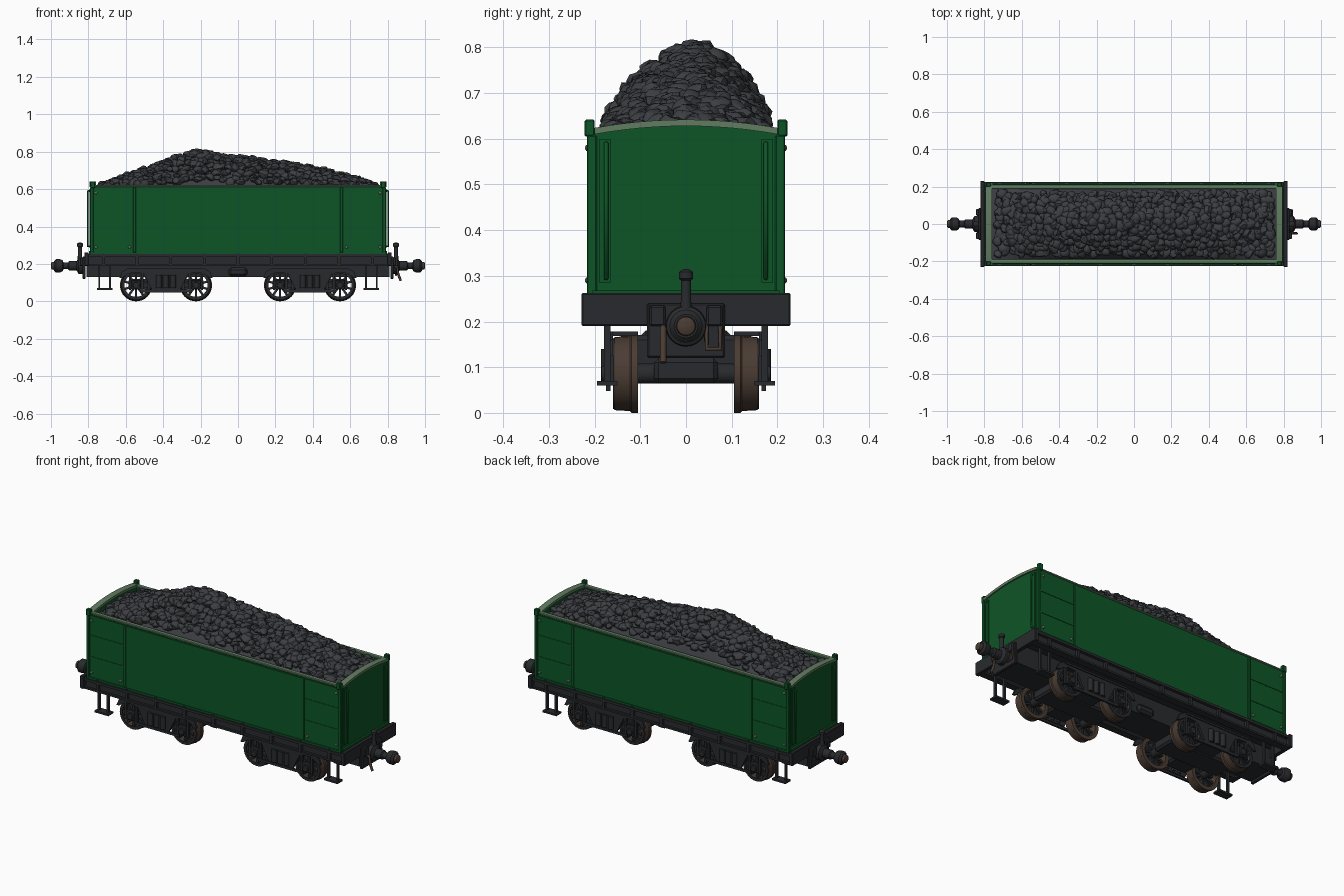
import bpy, bmesh, math, random
from mathutils import Vector, Matrix, noise

random.seed(4)
if "Cube" in bpy.data.objects:
    bpy.data.objects.remove(bpy.data.objects["Cube"])


def material(name, rgb):
    m = bpy.data.materials.new(name)
    m.use_nodes = True
    m.diffuse_color = (*rgb, 1)
    node = m.node_tree.nodes["Principled BSDF"]
    node.inputs["Base Color"].default_value = (*rgb, 1)
    node.inputs["Roughness"].default_value = 0.8
    return m


GREEN = material("body green", (0.004, 0.09, 0.02))
PALE = material("worn green edge", (0.12, 0.2, 0.12))
COAL = material("coal", (0.045, 0.048, 0.055))
IRON = material("dark iron", (0.022, 0.023, 0.026))
BROWN = material("rusty brown", (0.07, 0.045, 0.033))


def finish(bm, name, mat, smooth=False):
    bmesh.ops.recalc_face_normals(bm, faces=bm.faces)
    mesh = bpy.data.meshes.new(name)
    bm.to_mesh(mesh)
    bm.free()
    ob = bpy.data.objects.new(name, mesh)
    bpy.context.collection.objects.link(ob)
    mesh.materials.append(mat)
    if smooth:
        bpy.ops.object.select_all(action="DESELECT")
        ob.select_set(True)
        bpy.context.view_layer.objects.active = ob
        bpy.ops.object.shade_smooth_by_angle(angle=math.radians(40))
    return ob


def box(name, lo, hi, mat, bevel=0):
    bm = bmesh.new()
    lo, hi = Vector(lo), Vector(hi)
    size = [abs(v) for v in hi - lo]
    bmesh.ops.create_cube(bm, size=1, matrix=Matrix.Translation((lo + hi) / 2) @ Matrix.Diagonal((*size, 1)))
    if bevel:
        bmesh.ops.bevel(bm, geom=bm.edges[:], offset=bevel, segments=1, affect="EDGES")
    return finish(bm, name, mat)


def prism(name, outline, a, b, axis, mat):
    """Extrude a closed outline from a to b; axis y takes (x, z) points, axis x takes (y, z)."""
    bm = bmesh.new()
    place = (lambda p, d: (p[0], d, p[1])) if axis == "y" else (lambda p, d: (d, p[0], p[1]))
    face = bm.faces.new([bm.verts.new(place(p, a)) for p in outline])
    ext = bmesh.ops.extrude_face_region(bm, geom=[face])
    step = (0, b - a, 0) if axis == "y" else (b - a, 0, 0)
    bmesh.ops.translate(bm, vec=step, verts=[g for g in ext["geom"] if isinstance(g, bmesh.types.BMVert)])
    return finish(bm, name, mat)


def lathe(name, profile, centre, direction, mat, closed=False, sides=24):
    """Spin (distance, radius) points about an axis through centre."""
    bm = bmesh.new()
    rings = []
    for d, r in profile:
        ring = [bm.verts.new((r * math.cos(math.tau * i / sides), r * math.sin(math.tau * i / sides), d))
                for i in range(sides)]
        rings.append(ring)
    pairs = list(zip(rings, rings[1:])) + ([(rings[-1], rings[0])] if closed else [])
    for p, q in pairs:
        for i in range(sides):
            j = (i + 1) % sides
            bm.faces.new((p[i], p[j], q[j], q[i]))
    if not closed:
        bm.faces.new(rings[0])
        bm.faces.new(rings[-1])
    turn = Vector((0, 0, 1)).rotation_difference(Vector(direction)).to_matrix().to_4x4()
    bmesh.ops.transform(bm, matrix=Matrix.Translation(centre) @ turn, verts=bm.verts)
    return finish(bm, name, mat, True)


def tube(name, points, radius, mat):
    cu = bpy.data.curves.new(name, "CURVE")
    cu.dimensions = "3D"
    cu.bevel_depth, cu.bevel_resolution, cu.use_fill_caps = radius, 2, True
    sp = cu.splines.new("POLY")
    sp.points.add(len(points) - 1)
    for p, co in zip(sp.points, points):
        p.co = (*co, 1)
    cu.materials.append(mat)
    ob = bpy.data.objects.new(name, cu)
    bpy.context.collection.objects.link(ob)


ENDS = SIDES = (-1, 1)

# Tub: floor, side walls, arched ends
box("tub_floor", (-0.78, -0.205, 0.25), (0.78, 0.205, 0.28), GREEN)
arch = [(0.2 * t / 6, 0.622 + 0.018 * (1 - (t / 6) ** 2)) for t in range(-6, 7)]
for s in SIDES:
    box("side_wall", (-0.78, s * 0.19, 0.25), (0.78, s * 0.207, 0.618), GREEN)
    box("side_rim", (-0.775, s * 0.186, 0.612), (0.775, s * 0.211, 0.623), PALE, 0.003)
    box("side_sheet", (-0.55, s * 0.2, 0.255), (0.55, s * 0.214, 0.607), GREEN)
    box("lower_bead", (-0.79, s * 0.2, 0.25), (0.79, s * 0.218, 0.262), GREEN)
    for e in ENDS:
        box("end_side_panel", (e * 0.56, s * 0.2, 0.262), (e * 0.775, s * 0.211, 0.607), GREEN)
        box("panel_strip", (e * 0.545, s * 0.2, 0.262), (e * 0.562, s * 0.217, 0.61), GREEN, 0.002)
        box("corner_post", (e * 0.773, s * 0.195, 0.25), (e * 0.792, s * 0.217, 0.608), GREEN, 0.003)
        box("corner_cap", (e * 0.765, s * 0.2, 0.605), (e * 0.79, s * 0.222, 0.642), GREEN, 0.003)
        for z in (0.37, 0.49):
            box("panel_rib", (e * 0.56, s * 0.208, z), (e * 0.775, s * 0.2135, z + 0.008), GREEN)
        for x, z in ((0.58, 0.29), (0.76, 0.29), (0.76, 0.58)):
            lathe("stud", [(0, 0.008), (0.008, 0.007), (0.011, 0.003)], (e * x, s * 0.21, z), (0, s, 0), PALE, sides=10)
        # End handrail with brackets
        tube("end_handrail", [(e * 0.79, s * 0.175, 0.295), (e * 0.803, s * 0.175, 0.295),
                              (e * 0.803, s * 0.175, 0.59), (e * 0.79, s * 0.175, 0.59)], 0.005, GREEN)
        box("rail_plate", (e * 0.785, s * 0.165, 0.285), (e * 0.794, s * 0.19, 0.6), GREEN)
for e in ENDS:
    prism("end_wall", [(-0.2, 0.25)] + arch + [(0.2, 0.25)], e * 0.765, e * 0.787, "x", GREEN)
    band = [(y, z - 0.012) for y, z in reversed(arch)]
    prism("end_rim", [(y, z + 0.002) for y, z in arch] + band, e * 0.76, e * 0.795, "x", PALE)
    box("end_lower_bead", (e * 0.78, -0.205, 0.25), (e * 0.797, 0.205, 0.268), GREEN)

# Coal heap: ridge line along the tub, then lumps scattered over it
RIDGE = [(-0.77, 0.605), (-0.6, 0.665), (-0.45, 0.72), (-0.35, 0.76), (-0.22, 0.8), (-0.08, 0.775),
         (0.2, 0.745), (0.5, 0.69), (0.65, 0.645), (0.77, 0.605)]


def heap_height(x, y):
    for (xa, za), (xb, zb) in zip(RIDGE, RIDGE[1:]):
        if xa <= x <= xb:
            top = za + (zb - za) * (x - xa) / (xb - xa)
            break
    else:
        top = 0.6
    t = (y - 0.025) / (0.165 if y > 0.025 else 0.215)
    return 0.6 + (top - 0.6) * max(0, 1 - abs(t) ** 1.8)


bm = bmesh.new()
bmesh.ops.create_grid(bm, x_segments=50, y_segments=14, size=1)
for v in bm.verts:
    v.co.x, v.co.y = v.co.x * 0.765, v.co.y * 0.19
    v.co.z = heap_height(v.co.x, v.co.y) - 0.012
finish(bm, "coal_heap_base", COAL)

bm = bmesh.new()
cols, rows = 46, 12
for i in range(cols):
    for j in range(rows):
        x = -0.735 + 1.47 * (i + random.uniform(0.1, 0.9)) / cols
        y = -0.165 + 0.33 * (j + random.uniform(0.1, 0.9)) / rows
        r = random.uniform(0.018, 0.029)
        scale = Matrix.Diagonal((r * random.uniform(1, 1.3), r, r * random.uniform(0.65, 0.9), 1))
        spin = Matrix.Rotation(random.uniform(0, 6), 4, "Z") @ Matrix.Rotation(random.uniform(-0.6, 0.6), 4, "X")
        lump = bmesh.ops.create_icosphere(bm, subdivisions=2, radius=1)["verts"]
        seed = Vector((i, j, 0)) * 3.7
        for v in lump:
            v.co *= 1 + 0.4 * noise.noise(v.co * 1.2 + seed)
        bmesh.ops.transform(bm, matrix=Matrix.Translation((x, y, heap_height(x, y))) @ spin @ scale, verts=lump)
finish(bm, "coal_lumps", COAL, True)

# Underframe
box("footplate", (-0.82, -0.225, 0.238), (0.82, 0.225, 0.252), IRON)
box("centre_sill", (-0.81, -0.08, 0.13), (0.81, 0.08, 0.24), IRON)
box("centre_bracket", (-0.05, -0.1, 0.135), (0.05, 0.1, 0.18), IRON, 0.012)
for s in SIDES:
    box("side_sill", (-0.81, s * 0.185, 0.192), (0.81, s * 0.208, 0.24), IRON)
    box("sill_flange", (-0.81, s * 0.18, 0.19), (0.81, s * 0.22, 0.2), IRON)
    for k in range(9):
        x = -0.72 + 0.18 * k
        box("sill_gusset", (x - 0.008, s * 0.2, 0.195), (x + 0.008, s * 0.222, 0.256), IRON)
    for e in ENDS:
        # Hanging step
        for x in (0.68, 0.737):
            box("step_hanger", (e * x, s * 0.165, 0.06), (e * (x + 0.01), s * 0.18, 0.2), IRON)
        box("step_tread", (e * 0.67, s * 0.15, 0.06), (e * 0.755, s * 0.195, 0.07), IRON)

# Bogies
side_outline = [(-0.25, 0.125), (-0.235, 0.16), (-0.2, 0.178), (0.2, 0.178), (0.235, 0.16), (0.25, 0.125),
                (0.235, 0.125), (0.19, 0.155), (0.12, 0.15), (0.075, 0.06), (-0.075, 0.06),
                (-0.12, 0.15), (-0.19, 0.155), (-0.235, 0.125)]
R = 0.086
for c in (-0.385, 0.385):
    box("bogie_bolster", (c - 0.07, -0.15, 0.07), (c + 0.07, 0.15, 0.17), IRON, 0.01)
    box("bogie_centre_beam", (c - 0.2, -0.07, 0.065), (c + 0.2, 0.07, 0.12), IRON, 0.01)
    for w in (-0.16, 0.16):
        lathe("axle", [(-0.17, 0.014), (-0.1, 0.022), (0.1, 0.022), (0.17, 0.014)], (c + w, 0, R), (0, 1, 0), IRON)
        for s in SIDES:
            hub = (c + w, s * 0.105, R)
            lathe("wheel_tyre", [(0, 0.066), (0, R), (0.014, R), (0.018, 0.082), (0.052, 0.08), (0.052, 0.066)],
                  hub, (0, s, 0), BROWN, True, 32)
            lathe("wheel_face_ring", [(0.05, 0.062), (0.05, 0.079), (0.055, 0.077), (0.055, 0.062)],
                  hub, (0, s, 0), IRON, True, 32)
            lathe("wheel_hub", [(0.01, 0.022), (0.055, 0.022), (0.058, 0.016)], hub, (0, s, 0), IRON)
            bm = bmesh.new()
            for k in range(10):
                spoke = (Matrix.Translation((c + w, s * 0.135, R)) @ Matrix.Rotation(math.tau * k / 10, 4, "Y")
                         @ Matrix.Translation((0, 0, 0.043)) @ Matrix.Diagonal((0.012, 0.025, 0.052, 1)))
                bmesh.ops.create_cube(bm, size=1, matrix=spoke)
            finish(bm, "wheel_spokes", IRON)
            # Axle box, guides and cover
            box("axle_box", (c + w - 0.027, s * 0.155, 0.062), (c + w + 0.027, s * 0.178, 0.115), IRON, 0.005)
            lathe("axle_cover", [(0, 0.018), (0.008, 0.016)], (c + w, s * 0.177, R), (0, s, 0), IRON, sides=16)
            for d in (-0.033, 0.033):
                box("axle_guide", (c + w + d - 0.006, s * 0.16, 0.06), (c + w + d + 0.006, s * 0.172, 0.16), IRON)
    for s in SIDES:
        prism("bogie_side_frame", [(c + x, z) for x, z in side_outline], s * 0.16, s * 0.172, "y", IRON)
        box("bogie_top_flange", (c - 0.2, s * 0.105, 0.168), (c + 0.2, s * 0.177, 0.178), IRON)
        box("equalising_bar", (c - 0.14, s * 0.165, 0.048), (c + 0.14, s * 0.175, 0.062), IRON)
        for d in (-0.038, 0, 0.038):
            lathe("bogie_spring", [(0, 0.016), (0.07, 0.016)], (c + d, s * 0.17, 0.07), (0, 0, 1), IRON, sides=12)

# Buffer beams and couplings
for e in ENDS:
    box("buffer_beam", (e * 0.8, -0.229, 0.19), (e * 0.822, 0.229, 0.262), IRON, 0.003)
    box("coupling_plate", (e * 0.815, -0.085, 0.12), (e * 0.832, 0.085, 0.24), IRON, 0.004)
    for s in SIDES:
        box("coupling_lug", (e * 0.825, s * 0.045, 0.19), (e * 0.845, s * 0.08, 0.235), IRON, 0.004)
    lathe("buffer", [(0, 0.045), (0.025, 0.043), (0.035, 0.025), (0.075, 0.025), (0.08, 0.018), (0.105, 0.018),
                     (0.11, 0.03), (0.125, 0.036), (0.145, 0.036), (0.155, 0.026)],
          (e * 0.828, 0, 0.19), (e, 0, 0), IRON)
    lathe("buffer_face", [(0, 0.022), (0.015, 0.02), (0.019, 0.012)], (e * 0.981, 0, 0.19), (e, 0, 0), BROWN)
    lathe("lamp_post", [(0, 0.016), (0.03, 0.012), (0.09, 0.011), (0.094, 0.016), (0.108, 0.016), (0.115, 0.006)],
          (e * 0.845, 0, 0.2), (0, 0, 1), IRON, sides=14)
tube("brake_hose", [(0.825, -0.05, 0.19), (0.85, -0.05, 0.185), (0.855, -0.05, 0.15), (0.87, -0.05, 0.11)], 0.007, BROWN)
tube("chain_loop", [(0.835, 0.045, 0.2), (0.845, 0.045, 0.14), (0.845, 0.075, 0.14), (0.835, 0.075, 0.2)], 0.005, BROWN)
